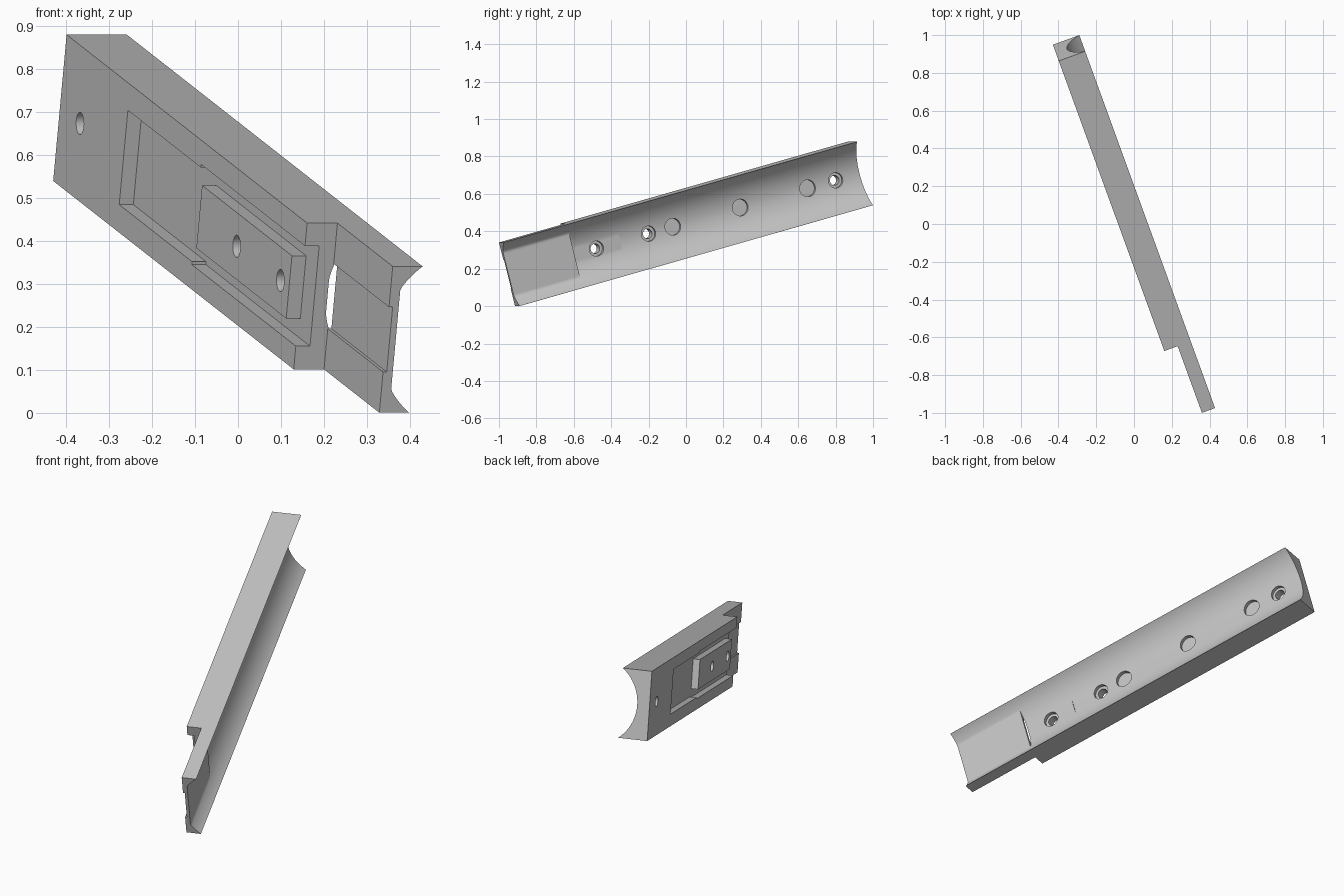
import bpy, bmesh, math
from mathutils import Matrix, Vector

cube = bpy.data.objects.get("Cube")
if cube:
    bpy.data.objects.remove(cube)

# Local frame: x runs along the rail, y through its thickness, z across its width
LENGTH, THICK, WIDTH = 2.081, 0.149, 0.352
STEP, THIN, FLOOR = 1.692, 0.075, 0.035
MID = WIDTH / 2

metal = bpy.data.materials.new("grey_metal")
metal.use_nodes = True
grey = (0.55, 0.55, 0.55, 1)
metal.diffuse_color = grey
metal.node_tree.nodes["Principled BSDF"].inputs["Base Color"].default_value = grey


def finish(name, bm):
    bmesh.ops.recalc_face_normals(bm, faces=bm.faces)
    mesh = bpy.data.meshes.new(name)
    bm.to_mesh(mesh)
    bm.free()
    mesh.materials.append(metal)
    obj = bpy.data.objects.new(name, mesh)
    bpy.context.collection.objects.link(obj)
    return obj


def prism(name, outline, z0, z1):
    bm = bmesh.new()
    face = bm.faces.new([bm.verts.new((x, y, z0)) for x, y in outline])
    ext = bmesh.ops.extrude_face_region(bm, geom=[face])["geom"]
    bmesh.ops.translate(bm, vec=(0, 0, z1 - z0),
                        verts=[v for v in ext if isinstance(v, bmesh.types.BMVert)])
    return finish(name, bm)


def box(name, x0, x1, y0, y1, z0, z1):
    return prism(name, [(x0, y0), (x1, y0), (x1, y1), (x0, y1)], z0, z1)


def bore(name, x, radius, y0, y1):
    bm = bmesh.new()
    place = Matrix.Translation((x, (y0 + y1) / 2, MID)) @ Matrix.Rotation(math.pi / 2, 4, "X")
    bmesh.ops.create_cone(bm, cap_ends=True, segments=32, radius1=radius, radius2=radius,
                          depth=y1 - y0, matrix=place)
    return finish(name, bm)


def channel():
    # Round groove whose bottom is flattened in steps towards the thin end
    radius, deepest, count, half = 0.223, 0.063, 48, 0.19
    bm = bmesh.new()
    rings = []
    for x, low in [(-0.1, 0), (1.41, 0), (1.41, 0.067), (STEP, 0.067),
                   (STEP, 0.099), (LENGTH + 0.1, 0.099)]:
        pts = []
        for i in range(count + 1):
            off = half * (2 * i / count - 1)
            y = deepest + radius - math.sqrt(radius ** 2 - off ** 2)
            pts.append((x, max(y, low), MID + off))
        pts += [(x, 0.25, MID + half), (x, 0.25, MID - half)]
        rings.append([bm.verts.new(p) for p in pts])
    for a, b in zip(rings, rings[1:]):
        for i in range(len(a)):
            j = (i + 1) % len(a)
            bm.faces.new((a[i], a[j], b[j], b[i]))
    bm.faces.new(rings[0])
    bm.faces.new(rings[-1])
    bmesh.ops.remove_doubles(bm, verts=bm.verts, dist=1e-5)
    return finish("channel_cutter", bm)


# Rail body with the thinner end
rail = prism("grooved_rail", [(0, 0), (STEP, 0), (STEP, THIN), (LENGTH, THIN),
                              (LENGTH, THICK), (0, THICK)], 0, WIDTH)

# Pocket, end recess and groove, then the raised block, then the holes
steps = [
    ("DIFFERENCE", box("pocket_cutter", 0.4475, 1.2, -0.1, FLOOR, 0.063, 0.29)),
    ("DIFFERENCE", box("wide_pocket_cutter", 0.96, STEP + 0.05, -0.1, FLOOR, 0.056, 0.297)),
    ("DIFFERENCE", box("end_recess_cutter", STEP, LENGTH + 0.1, 0.05, 0.084, 0.098, 0.254)),
    ("DIFFERENCE", channel()),
    ("UNION", box("raised_block", 0.98, 1.612, 0, FLOOR + 0.008, 0.101, 0.252)),
]
for x in (0.141, 1.243, 1.551):
    steps.append(("DIFFERENCE", bore("screw_hole_cutter", x, 0.026, -0.1, 0.2)))
    steps.append(("DIFFERENCE", bore("counterbore_cutter", x, 0.041, 0.047, 0.21)))
for x in (0.306, 0.703, 1.10):
    steps.append(("DIFFERENCE", bore("blind_hole_cutter", x, 0.045, 0.046, 0.21)))

for operation, tool in steps:
    mod = rail.modifiers.new(tool.name, "BOOLEAN")
    mod.operation = operation
    mod.solver = "EXACT"
    mod.object = tool
    tool.hide_render = True

# Apply the cuts and discard the helpers
graph = bpy.context.evaluated_depsgraph_get()
result = bpy.data.meshes.new_from_object(rail.evaluated_get(graph))
rail.modifiers.clear()
rail.data = result
for _, tool in steps:
    bpy.data.objects.remove(tool)

# Turn and tilt the rail into place
turn, tilt = math.radians(20), math.radians(15)
along = Vector((math.sin(turn) * math.cos(tilt), -math.cos(turn) * math.cos(tilt), -math.sin(tilt)))
through = Vector((math.cos(turn), math.sin(turn), 0))
across = along.cross(through)
frame = Matrix((along, through, across)).transposed().to_4x4()
result.transform(Matrix.Translation((-0.4295, 0.949, 0.539)) @ frame)

bpy.ops.object.select_all(action="DESELECT")
rail.select_set(True)
bpy.context.view_layer.objects.active = rail
bpy.ops.object.shade_smooth_by_angle(angle=math.radians(30))
